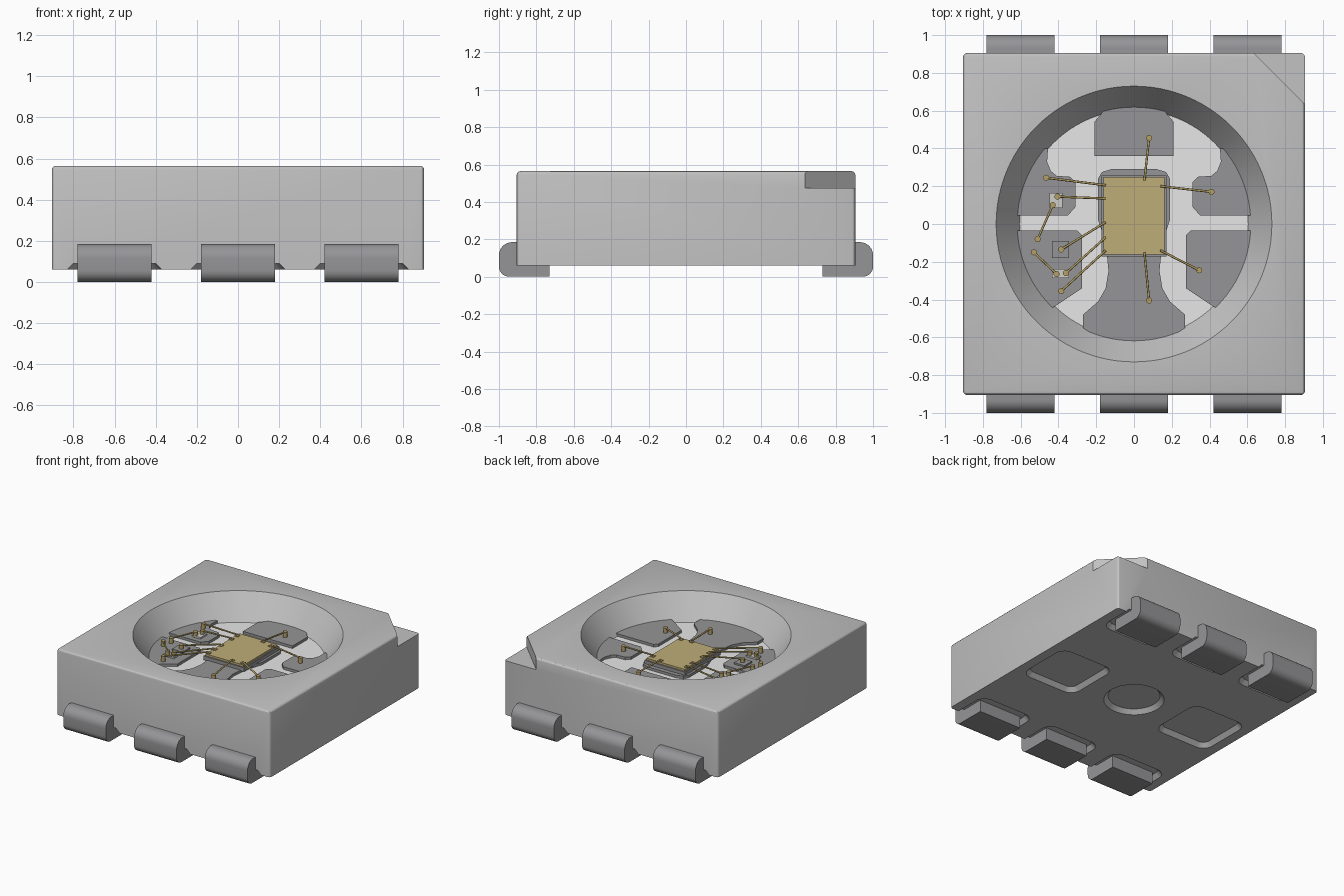
import bpy, bmesh, math
from mathutils import Vector

cube = bpy.data.objects.get("Cube")
if cube:
    bpy.data.objects.remove(cube, do_unlink=True)


def material(name, rgb):
    m = bpy.data.materials.new(name)
    m.use_nodes = True
    col = (*rgb, 1.0)
    m.diffuse_color = col
    m.node_tree.nodes["Principled BSDF"].inputs["Base Color"].default_value = col
    return m


HOUSING = material("housing grey", (0.54, 0.54, 0.54))
FLOOR = material("floor white", (0.95, 0.95, 0.95))
METAL = material("lead metal", (0.30, 0.30, 0.31))
CHIP = material("chip gold", (0.52, 0.42, 0.19))
WIRE = material("wire gold", (0.46, 0.35, 0.13))
DIE = material("die pale grey", (0.62, 0.62, 0.60))

BASE, TOP, FLOOR_Z, PAD_Z, CHIP_Z = 0.06, 0.565, 0.38, 0.40, 0.44
HALF = 0.905


def finish(name, bm, mat):
    bmesh.ops.recalc_face_normals(bm, faces=bm.faces)
    me = bpy.data.meshes.new(name)
    bm.to_mesh(me)
    bm.free()
    ob = bpy.data.objects.new(name, me)
    bpy.context.collection.objects.link(ob)
    if mat:
        me.materials.append(mat)
    return ob


def smooth(ob, degrees=16):
    bpy.ops.object.select_all(action='DESELECT')
    ob.select_set(True)
    bpy.context.view_layer.objects.active = ob
    bpy.ops.object.shade_smooth_by_angle(angle=math.radians(degrees))


def prism(name, low, z0, z1, mat, high=None, place=lambda u, v, w: (u, v, w)):
    """Solid between two matching outlines, optionally tapered or re-oriented."""
    bm = bmesh.new()
    a = [bm.verts.new(place(u, v, z0)) for u, v in low]
    b = [bm.verts.new(place(u, v, z1)) for u, v in (high or low)]
    bm.faces.new(a)
    bm.faces.new(b)
    n = len(a)
    for i in range(n):
        bm.faces.new((a[i], a[(i + 1) % n], b[(i + 1) % n], b[i]))
    return finish(name, bm, mat)


def arc(cx, cy, r, start, end, steps=8):
    return [(cx + r * math.cos(math.radians(start + (end - start) * i / steps)),
             cy + r * math.sin(math.radians(start + (end - start) * i / steps)))
            for i in range(steps + 1)]


def rounded(cx, cy, hx, hy, r):
    pts = []
    for sx, sy, a in ((1, 1, 0), (-1, 1, 90), (-1, -1, 180), (1, -1, 270)):
        pts += arc(cx + sx * (hx - r), cy + sy * (hy - r), r, a, a + 90)
    return pts


def rect(cx, cy, hx, hy):
    return [(cx - hx, cy - hy), (cx + hx, cy - hy), (cx + hx, cy + hy), (cx - hx, cy + hy)]


def circle(r, n=96):
    return arc(0, 0, r, 0, 360 * (n - 1) / n, n - 1)


# Housing block with softened top and vertical edges
bm = bmesh.new()
bmesh.ops.create_cube(bm, size=1.0)
for v in bm.verts:
    v.co = (v.co.x * 2 * HALF, v.co.y * 2 * HALF, BASE if v.co.z < 0 else TOP)
edges = [e for e in bm.edges if any(v.co.z > BASE + 0.01 for v in e.verts)]
bmesh.ops.bevel(bm, geom=edges, offset=0.02, segments=3, profile=0.5, affect='EDGES')
housing = finish("housing", bm, HOUSING)

# Cutters: reflector cup, corner mark, underside pockets
slope = 0.125 / (TOP - FLOOR_Z)
cutters = [
    prism("cup_cutter", circle(0.605), FLOOR_Z, TOP + 0.1, None, circle(0.73 + 0.1 * slope)),
    prism("corner_cutter", [(0.54, 1.0), (1.0, 0.54), (1.0, 1.0)], 0.475, 0.7, None),
    prism("centre_pocket_cutter", circle(0.23, 48), 0.04, 0.09, None, circle(0.18, 48)),
]
pockets = [(x, y, hy) for x in (-0.6, 0.0, 0.6) for y, hy in ((-0.87, 0.2), (0.87, 0.2))]
pockets += [(-0.6, 0.0, 0.195), (0.6, 0.0, 0.195)]
for x, y, hy in pockets:
    cutters.append(prism("pocket_cutter", rounded(x, y, 0.25, hy + 0.05, 0.1), 0.04, 0.09, None,
                         rounded(x, y, 0.20, hy, 0.05)))
for c in cutters:
    mod = housing.modifiers.new("cut", 'BOOLEAN')
    mod.operation, mod.solver, mod.object = 'DIFFERENCE', 'EXACT', c
deps = bpy.context.evaluated_depsgraph_get()
mesh = bpy.data.meshes.new_from_object(housing.evaluated_get(deps))
housing.modifiers.clear()
housing.data = mesh
for c in cutters:
    bpy.data.objects.remove(c, do_unlink=True)

# White cup floor
mesh.materials.clear()
mesh.materials.append(HOUSING)
mesh.materials.append(FLOOR)
for p in mesh.polygons:
    p.material_index = int(abs(p.center.z - FLOOR_Z) < 0.005 and p.normal.z > 0.9)
smooth(housing)

# Six folded leads
profile = [(0.73, 0.0), (0.73, 0.095), (0.88, 0.095), (0.88, 0.185)]
profile += arc(0.93, 0.115, 0.07, 90, 0) + arc(0.945, 0.055, 0.055, 0, -90)
for side, s in (("front", -1), ("back", 1)):
    for pos, x in (("right", -0.6), ("middle", 0.0), ("left", 0.6)):
        smooth(prism(f"{side}_{pos}_lead", profile, x - 0.18, x + 0.18, METAL,
                     place=lambda u, v, w, s=s: (w, s * u, v)))

# Metal pads on the cup floor, running under the cup wall
side_back = [(0.455, 0.40), (0.46, 0.33), (0.44, 0.28), (0.41, 0.255), (0.34, 0.25), (0.31, 0.22),
             (0.31, 0.09), (0.35, 0.045), (0.64, 0.045), (0.62, 0.25), (0.50, 0.40)]
side_front = [(0.64, -0.035), (0.30, -0.035), (0.275, -0.06), (0.275, -0.34), (0.41, -0.43),
              (0.46, -0.46), (0.60, -0.25)]
back_half = [(0.21, 0.36), (0.21, 0.54), (0.16, 0.60), (0.12, 0.63)]
centre_half = [(0.12, 0.29), (0.17, 0.275), (0.19, 0.24), (0.19, 0.02), (0.15, -0.10), (0.135, -0.25),
               (0.15, -0.34), (0.19, -0.41), (0.27, -0.48), (0.27, -0.55), (0.15, -0.63)]
for side, s in (("left", 1), ("right", -1)):
    for part, pts in (("back", side_back), ("front", side_front)):
        prism(f"{side}_{part}_pad", [(s * x, y) for x, y in pts], FLOOR_Z - 0.01, PAD_Z, METAL)
for name, half in (("back_pad", back_half), ("centre_pad", centre_half)):
    prism(name, half + [(-x, y) for x, y in reversed(half)], FLOOR_Z - 0.01, PAD_Z, METAL)

# Main chip and three small dies
prism("chip_base", rect(0, 0.043, 0.172, 0.215), PAD_Z - 0.005, CHIP_Z - 0.015, METAL)
prism("chip_top", rect(0, 0.043, 0.162, 0.205), CHIP_Z - 0.02, CHIP_Z, CHIP)
for name, x, y, hx, hy, mat in (("upper_die", -0.413, 0.125, 0.035, 0.04, DIE),
                                ("middle_die", -0.388, -0.135, 0.045, 0.045, METAL),
                                ("lower_die", -0.388, -0.262, 0.045, 0.025, DIE)):
    prism(name, rect(x, y, hx, hy), PAD_Z - 0.005, PAD_Z + 0.012, mat)


def rod(name, a, b, r, sides, mat):
    a, b = Vector(a), Vector(b)
    bm = bmesh.new()
    bmesh.ops.create_cone(bm, cap_ends=True, segments=sides, radius1=r, radius2=r, depth=(b - a).length)
    rot = (b - a).to_track_quat('Z', 'Y')
    for v in bm.verts:
        v.co = rot @ v.co + (a + b) / 2
    smooth(finish(name, bm, mat), 50)


# Bond wires: outer end, inner end, and whether the inner end lands on the chip
wires = [((0.08, 0.455), (0.055, 0.23), True), ((-0.465, 0.245), (-0.15, 0.205), True),
         ((0.41, 0.17), (0.14, 0.20), True), ((-0.405, 0.145), (-0.15, 0.135), True),
         ((-0.43, 0.10), (-0.51, -0.08), False), ((-0.385, -0.135), (-0.15, 0.01), True),
         ((-0.53, -0.15), (-0.41, -0.265), False), ((-0.36, -0.26), (-0.15, -0.07), True),
         ((-0.385, -0.355), (-0.15, -0.14), True), ((0.345, -0.245), (0.14, -0.14), True),
         ((0.08, -0.405), (0.055, -0.15), True)]
for i, (p, q, on_chip) in enumerate(wires, 1):
    rod(f"bond_post_{i}", (*p, PAD_Z - 0.005), (*p, 0.44), 0.016, 16, WIRE)
    if on_chip:
        prism(f"chip_contact_{i}", rect(*q, 0.014, 0.014), CHIP_Z - 0.002, CHIP_Z + 0.006, CHIP)
    else:
        rod(f"bond_post_{i}_end", (*q, PAD_Z - 0.005), (*q, 0.44), 0.016, 16, WIRE)
    rod(f"bond_wire_{i}", (*p, 0.435), (*q, CHIP_Z + 0.01 if on_chip else 0.435), 0.006, 8, WIRE)
